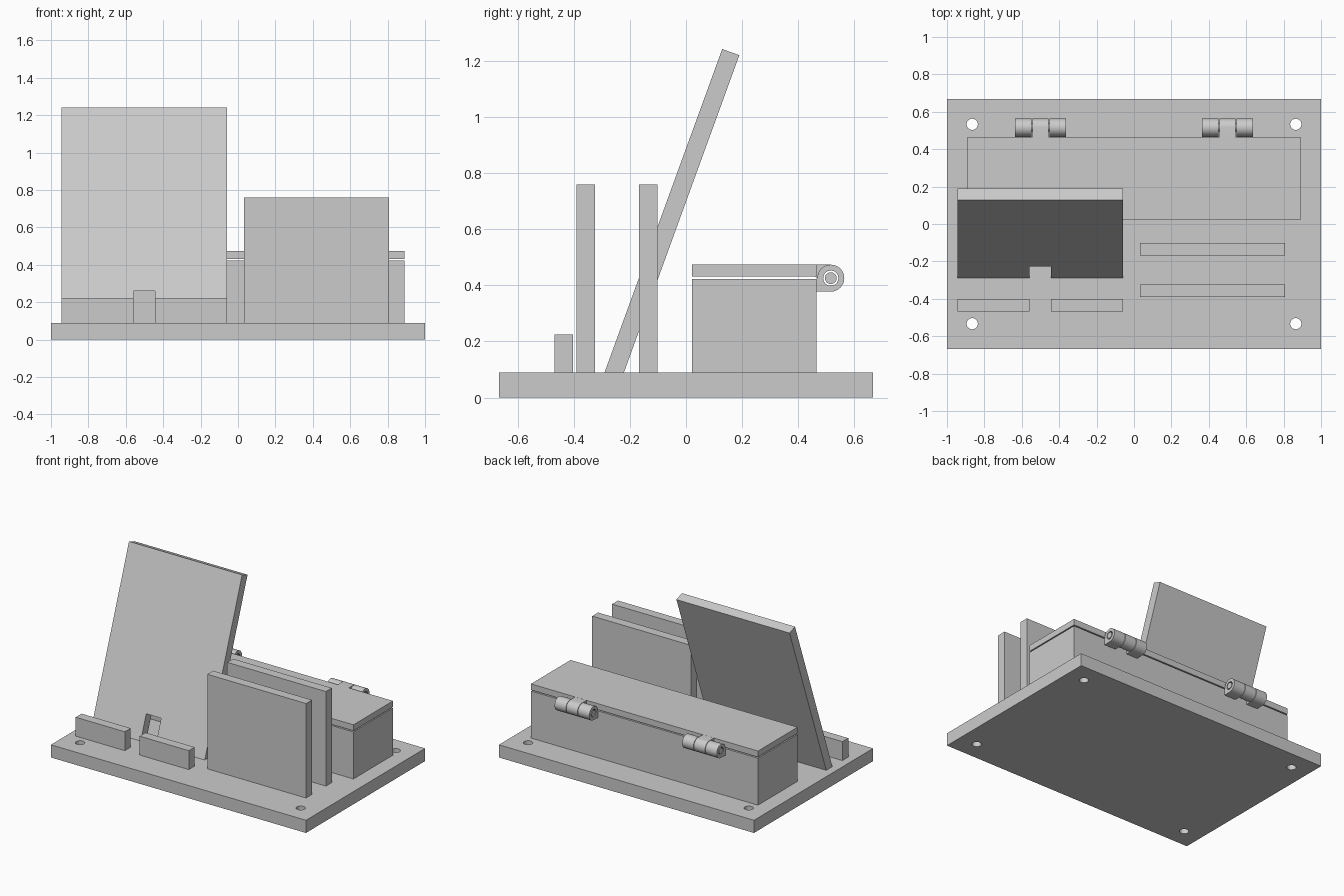
import bpy, bmesh
from math import sin, cos, radians, pi

cube = bpy.data.objects.get("Cube")
if cube:
    bpy.data.objects.remove(cube, do_unlink=True)

grey = bpy.data.materials.new("plain_grey")
grey.use_nodes = True
grey.diffuse_color = (0.6, 0.6, 0.6, 1)
grey.node_tree.nodes["Principled BSDF"].inputs["Base Color"].default_value = (0.6, 0.6, 0.6, 1)


def extrude_x(name, outline, x0, x1):
    """Solid from a (y, z) outline, extruded from x0 to x1."""
    bm = bmesh.new()
    face = bm.faces.new([bm.verts.new((x0, y, z)) for y, z in outline])
    ext = bmesh.ops.extrude_face_region(bm, geom=[face])
    moved = [v for v in ext["geom"] if isinstance(v, bmesh.types.BMVert)]
    bmesh.ops.translate(bm, verts=moved, vec=(x1 - x0, 0, 0))
    bmesh.ops.recalc_face_normals(bm, faces=bm.faces)
    mesh = bpy.data.meshes.new(name)
    bm.to_mesh(mesh)
    bm.free()
    mesh.materials.append(grey)
    obj = bpy.data.objects.new(name, mesh)
    bpy.context.collection.objects.link(obj)
    return obj


def box(name, x0, x1, y0, y1, z0, z1):
    return extrude_x(name, [(y0, z0), (y1, z0), (y1, z1), (y0, z1)], x0, x1)


def circle(y, z, r, n):
    return [(y + r * cos(2 * pi * i / n), z + r * sin(2 * pi * i / n)) for i in range(n)]


def activate(obj):
    bpy.ops.object.select_all(action="DESELECT")
    obj.select_set(True)
    bpy.context.view_layer.objects.active = obj


def cut(obj, cutter):
    """Subtract the cutter and discard it."""
    activate(obj)
    mod = obj.modifiers.new("cut", "BOOLEAN")
    mod.operation = "DIFFERENCE"
    mod.solver = "EXACT"
    mod.object = cutter
    bpy.ops.object.modifier_apply(modifier=mod.name)
    bpy.data.objects.remove(cutter, do_unlink=True)


def smooth(obj):
    activate(obj)
    bpy.ops.object.shade_smooth_by_angle(angle=radians(30))


BASE = 0.09

# Base plate with four screw holes
base = box("base_plate", -1, 1, -0.667, 0.667, 0, BASE)
for x in (-0.865, 0.865):
    for y in (-0.533, 0.533):
        bpy.ops.mesh.primitive_cylinder_add(vertices=32, radius=0.03, depth=0.4, location=(x, y, 0.05))
        cut(base, bpy.context.object)
smooth(base)

# Leaning back rest with a cable notch at the bottom
rest = extrude_x("leaning_rest",
                 [(-0.29, BASE), (-0.221, BASE), (0.19, 1.22), (0.129, 1.242)],
                 -0.945, -0.058)
cut(rest, box("notch_cutter", -0.56, -0.443, -0.5, 0.1, 0, 0.26))

# Front lips either side of the cable gap
box("right_front_lip", -0.945, -0.56, -0.468, -0.402, BASE, 0.224)
box("left_front_lip", -0.443, -0.058, -0.468, -0.402, BASE, 0.224)

# Upright dividers
for name, y in (("front_divider", -0.39), ("rear_divider", -0.168)):
    box(name, 0.032, 0.807, y, y + 0.066, BASE, 0.76)

# Hollow storage box and its lid
bin_body = box("storage_box", -0.89, 0.89, 0.022, 0.465, BASE, 0.423)
cut(bin_body, box("hollow_cutter", -0.825, 0.825, 0.088, 0.399, 0.12, 0.6))
box("storage_lid", -0.89, 0.89, 0.022, 0.465, 0.431, 0.474)

# Hinges: outer knuckles join the box, the middle one joins the lid
HY, HZ, HR = 0.516, 0.4255, 0.048


def knuckle(name, x0, x1, side):
    """Barrel with a web to the box (side = -1) or to the lid (side = 1)."""
    arc = [radians(-90 + 270 * i / 36) for i in range(37)]
    outline = [(HY + HR * cos(a), HZ - side * HR * sin(a)) for a in arc]
    outline += [(0.46, HZ + side * 0.006), (0.46, HZ + side * HR)]
    # The arc starts at the tangent point nearest the web
    obj = extrude_x(name, outline, x0, x1)
    cut(obj, extrude_x("bore_cutter", circle(HY, HZ, 0.027, 32), x0 - 0.1, x1 + 0.1))
    smooth(obj)


for label, cx in (("right", -0.5), ("left", 0.5)):
    knuckle(label + "_hinge_outer_knuckle_a", cx - 0.136, cx - 0.047, -1)
    knuckle(label + "_hinge_middle_knuckle", cx - 0.044, cx + 0.044, 1)
    knuckle(label + "_hinge_outer_knuckle_b", cx + 0.047, cx + 0.136, -1)
    smooth(extrude_x(label + "_hinge_pin", circle(HY, HZ, 0.021, 32), cx - 0.136, cx + 0.136))
